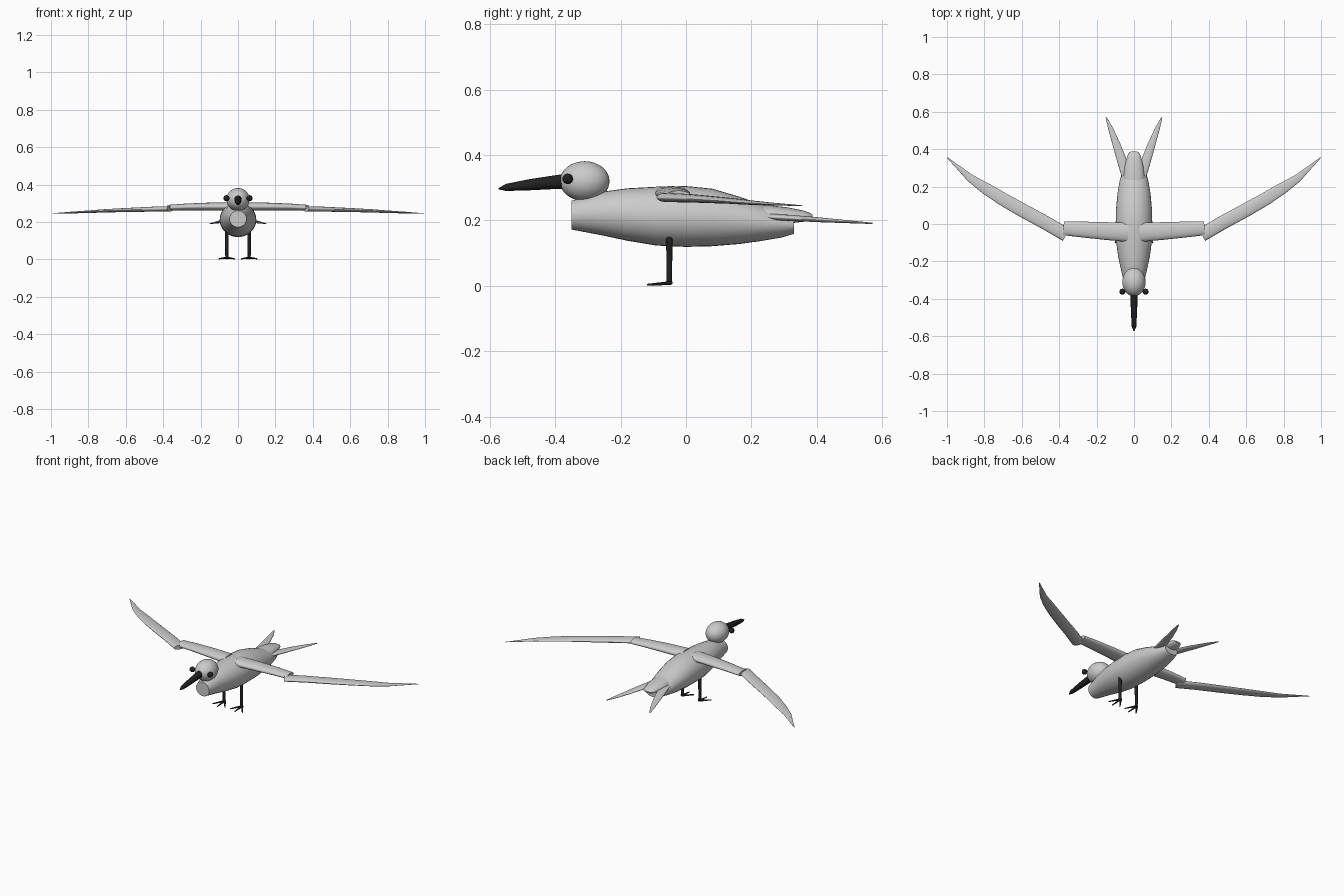
import bpy, bmesh, math
from mathutils import Vector

dark = bpy.data.materials.new("dark")
dark.diffuse_color = (0.015, 0.015, 0.017, 1)


def finish(bm, name, mat=None):
    bmesh.ops.recalc_face_normals(bm, faces=bm.faces)
    mesh = bpy.data.meshes.new(name)
    bm.to_mesh(mesh)
    bm.free()
    ob = bpy.data.objects.new(name, mesh)
    bpy.context.collection.objects.link(ob)
    if mat:
        mesh.materials.append(mat)
    bpy.ops.object.select_all(action='DESELECT')
    ob.select_set(True)
    bpy.context.view_layer.objects.active = ob
    bpy.ops.object.shade_smooth_by_angle(angle=math.radians(40))
    return ob


def loft(name, stations, mat=None, mirror=1, n=24):
    """Skin elliptical rings; a station is (x, y, z, half width, half height)."""
    bm = bmesh.new()
    pts = [Vector((s[0] * mirror, s[1], s[2])) for s in stations]
    rings = []
    for i, (p, s) in enumerate(zip(pts, stations)):
        t = pts[min(i + 1, len(pts) - 1)] - pts[max(i - 1, 0)]
        if Vector((t.x, t.y)).length > 1e-4:
            t.z = 0
            side, up = t.normalized().cross(Vector((0, 0, 1))), Vector((0, 0, 1))
        else:
            side, up = Vector((1, 0, 0)), Vector((0, 1, 0))
        rings.append([bm.verts.new(p + side * s[3] * math.cos(a) + up * s[4] * math.sin(a))
                      for a in (2 * math.pi * k / n for k in range(n))])
    for r, q in zip(rings, rings[1:]):
        for k in range(n):
            bm.faces.new((r[k], r[(k + 1) % n], q[(k + 1) % n], q[k]))
    bm.faces.new(rings[0])
    bm.faces.new(rings[-1])
    return finish(bm, name, mat)


def ellipsoid(name, loc, radii, mat=None):
    bm = bmesh.new()
    bmesh.ops.create_uvsphere(bm, u_segments=32, v_segments=20, radius=1)
    for v in bm.verts:
        v.co = Vector([c + r * k for c, r, k in zip(loc, radii, v.co)])
    return finish(bm, name, mat)


# Body and rump
loft("body", [(0, -0.35, 0.216, 0.045, 0.044), (0, -0.26, 0.221, 0.066, 0.066),
              (0, -0.18, 0.218, 0.084, 0.08), (0, -0.09, 0.213, 0.096, 0.09),
              (0, 0.0, 0.212, 0.098, 0.093), (0, 0.08, 0.209, 0.096, 0.088),
              (0, 0.165, 0.2, 0.088, 0.072), (0, 0.23, 0.193, 0.077, 0.056),
              (0, 0.29, 0.188, 0.06, 0.041), (0, 0.33, 0.186, 0.045, 0.027)], n=32)
loft("rump", [(0, 0.18, 0.218, 0.05, 0.03), (0, 0.25, 0.217, 0.057, 0.03),
              (0, 0.31, 0.215, 0.05, 0.025), (0, 0.36, 0.213, 0.037, 0.017),
              (0, 0.377, 0.213, 0.03, 0.011), (0, 0.387, 0.213, 0.019, 0.004)])

# Head and beak
ellipsoid("head", (0, -0.31, 0.32), (0.062, 0.076, 0.061))
loft("beak", [(0, -0.35, 0.321, 0.02, 0.024), (0, -0.4, 0.317, 0.019, 0.021),
              (0, -0.48, 0.309, 0.016, 0.017), (0, -0.55, 0.301, 0.012, 0.011),
              (0, -0.573, 0.297, 0.002, 0.002)], dark, n=16)

for m, label in ((1, "left"), (-1, "right")):
    ellipsoid(label + "_eye", (0.062 * m, -0.362, 0.327), (0.016, 0.016, 0.016), dark)

    # Wings
    loft(label + "_inner_wing", [(0.03, -0.045, 0.282, 0.051, 0.023),
                                 (0.16, -0.037, 0.282, 0.047, 0.021),
                                 (0.28, -0.029, 0.28, 0.042, 0.018),
                                 (0.377, -0.023, 0.276, 0.037, 0.015)], mirror=m)
    loft(label + "_outer_wing", [(0.362, -0.058, 0.27, 0.037, 0.014),
                                 (0.47, 0.005, 0.268, 0.037, 0.013),
                                 (0.59, 0.07, 0.264, 0.037, 0.011),
                                 (0.7, 0.132, 0.26, 0.035, 0.009),
                                 (0.79, 0.188, 0.255, 0.031, 0.007),
                                 (0.875, 0.245, 0.251, 0.021, 0.005),
                                 (0.999, 0.356, 0.245, 0.002, 0.001)], mirror=m)

    # Forked tail
    loft(label + "_tail_streamer", [(0.035, 0.24, 0.212, 0.026, 0.01),
                                    (0.062, 0.33, 0.207, 0.026, 0.009),
                                    (0.092, 0.42, 0.201, 0.021, 0.007),
                                    (0.125, 0.51, 0.195, 0.013, 0.004),
                                    (0.149, 0.57, 0.191, 0.003, 0.002)], mirror=m)

    # Legs and toes
    loft(label + "_leg", [(0.06, -0.051, 0.15, 0.01, 0.01),
                          (0.06, -0.051, 0.008, 0.008, 0.008)], dark, m, 12)
    for i, (dx, dy) in enumerate(((-0.042, -0.053), (0, -0.069), (0.042, -0.053))):
        loft(f"{label}_toe_{i + 1}", [(0.06, -0.045, 0.009, 0.007, 0.006),
                                      (0.06 + dx, -0.05 + dy, 0.003, 0.003, 0.003)],
             dark, m, 10)
